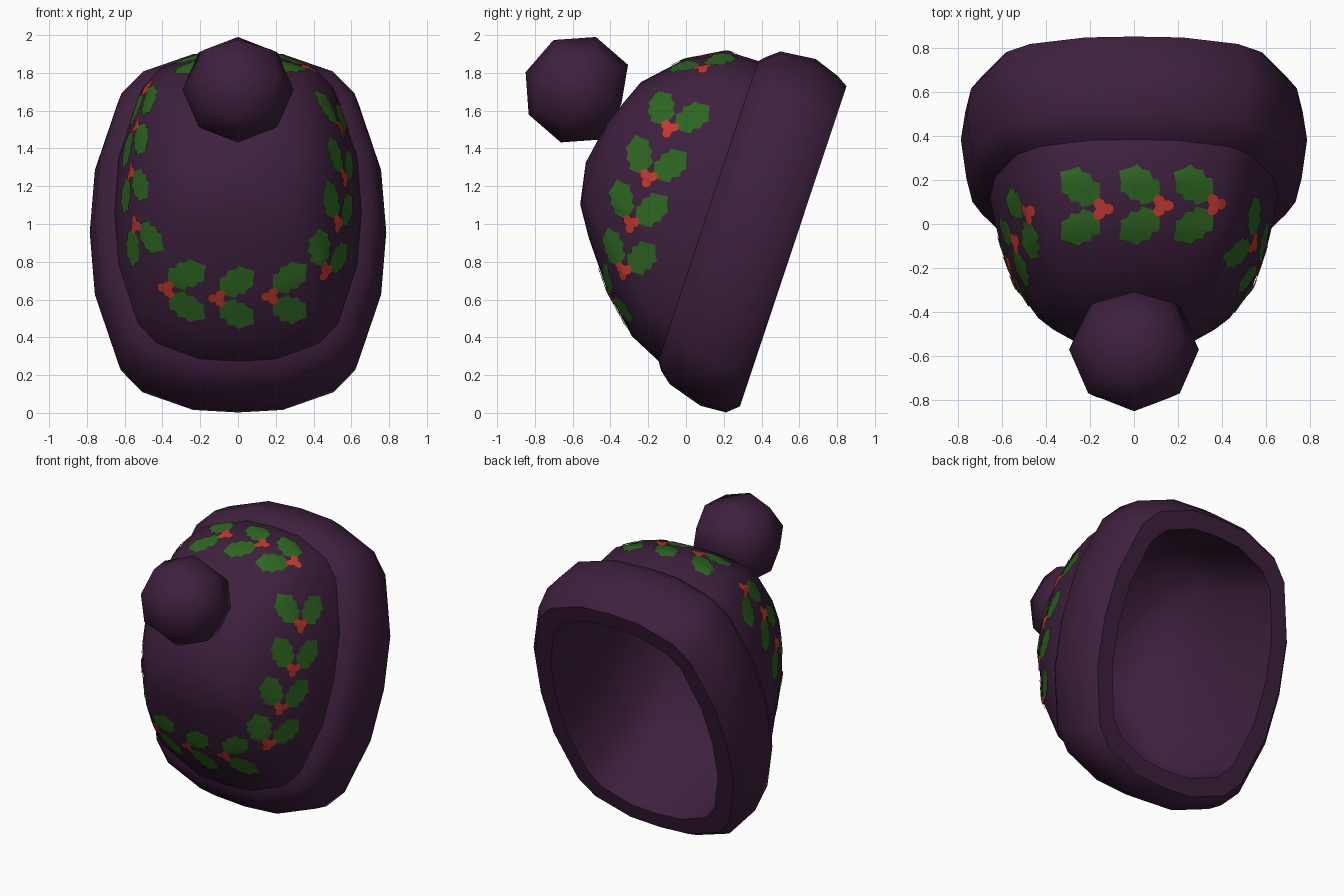
import bpy, bmesh, math
from mathutils import Vector
from mathutils.bvhtree import BVHTree

if "Cube" in bpy.data.objects:
    bpy.data.objects.remove(bpy.data.objects["Cube"])

# hat frame: W points out through the crown, V runs up the long way of the opening
W = Vector((0, -0.949, 0.316))
V = Vector((0, 0.316, 0.949))
X = Vector((1, 0, 0))


def material(name, col):
    m = bpy.data.materials.new(name)
    m.diffuse_color = (*col, 1)
    m.use_nodes = True
    m.node_tree.nodes["Principled BSDF"].inputs["Base Color"].default_value = m.diffuse_color
    return m


purple = material("plum_purple", (0.048, 0.0145, 0.047))
green = material("leaf_green", (0.027, 0.130, 0.015))
red = material("berry_red", (0.52, 0.042, 0.030))


def finish(name, bm, mat, angle=50, recalc=True):
    if recalc:
        bmesh.ops.recalc_face_normals(bm, faces=bm.faces)
    me = bpy.data.meshes.new(name)
    bm.to_mesh(me)
    me.shade_smooth()
    me.set_sharp_from_angle(angle=math.radians(angle))
    me.materials.append(mat)
    ob = bpy.data.objects.new(name, me)
    bpy.context.collection.objects.link(ob)
    return ob


# rounded oval cross-section, mirrored from one quarter
Q = [(0, 1), (.31, .985), (.66, .88), (.81, .75), (.965, .36), (1, 0)]
OVAL = (Q[:-1] + [(x, -y) for x, y in Q[:0:-1]]
        + [(-x, -y) for x, y in Q[:-1]] + [(-x, y) for x, y in Q[:0:-1]])


def loft(rings, cap_start=None, cap_end=None):
    """rings: (w, centre v, half width, half length); caps are (w, v) points."""
    bm = bmesh.new()
    loops = [[bm.verts.new(W * w + V * (cv + y * rv) + X * (x * rx)) for x, y in OVAL]
             for w, cv, rx, rv in rings]
    n = len(OVAL)
    for a, b in zip(loops, loops[1:]):
        for i in range(n):
            j = (i + 1) % n
            bm.faces.new((a[i], a[j], b[j], b[i]))
    for cap, lp in ((cap_start, loops[0]), (cap_end, loops[-1])):
        if cap:
            c = bm.verts.new(W * cap[0] + V * cap[1])
            for i in range(n):
                bm.faces.new((lp[i], lp[(i + 1) % n], c))
    return bm


# crown
crown_bm = loft([(.10, 1.04, .655, .845), (.22, 1.05, .655, .838), (.40, 1.09, .62, .795),
                 (.60, 1.127, .555, .645), (.78, 1.15, .45, .435), (.88, 1.10, .31, .23)],
                cap_end=(.922, 1.09))
bmesh.ops.recalc_face_normals(crown_bm, faces=crown_bm.faces)
tree = BVHTree.FromBMesh(crown_bm)
finish("crown", crown_bm, purple)

# brim with the hollow lining
brim = loft([(.84, 1.10, .29, .21), (.745, 1.145, .42, .405), (.575, 1.122, .52, .61),
             (.385, 1.085, .58, .75), (.21, 1.05, .61, .79),
             (-.26, 1.016, .60, .78), (-.26, 1.016, .715, .893), (-.20, 1.007, .765, .938),
             (-.06, 1.027, .785, .967), (.13, 1.045, .76, .928), (.195, 1.045, .715, .875),
             (.228, 1.052, .652, .832), (.21, 1.05, .635, .81)], cap_start=(.88, 1.09))
finish("brim", brim, purple, 42)

# pompom: rounded cube, flattened where it sits on the crown
pom = bmesh.new()
bmesh.ops.create_cube(pom, size=2)
bmesh.ops.subdivide_edges(pom, edges=pom.edges[:], cuts=1, use_grid_fill=True)
for v in pom.verts:
    d = v.co.normalized() * 0.294
    v.co = Vector((0, -0.570, 1.711)) + X * d.x + V * d.z - W * min(d.y, .24)
finish("pompom", pom, purple, 60)

# holly leaf half-outline (along, half width), unit size
LEAF = [(-1, 0), (-.8, .45), (-.55, .88), (-.3, .72), (-.05, .98), (.25, .78),
        (.5, .88), (.7, .45), (1, 0)]
leaves, berries = bmesh.new(), bmesh.new()


def drape(p, n, lift):
    hit, nor, _, _ = tree.ray_cast(p + n * 0.3, -n, 0.8)
    if hit is None:
        hit, nor, _, _ = tree.find_nearest(p)
    return hit + nor * lift


def face_out(bm, vs, n):
    f = bm.faces.new(vs)
    f.normal_update()
    if f.normal.dot(n) < 0:
        f.normal_flip()


def holly(origin, direction, heading):
    p, n, _, _ = tree.ray_cast(Vector(origin), Vector(direction))
    t = (heading - n * heading.dot(n)).normalized()
    b = n.cross(t)
    for s in (-1, 1):
        a = math.radians(42) * s
        u = t * math.cos(a) + b * math.sin(a)
        c = p + u * 0.142
        a *= 0.8
        u = t * math.cos(a) + b * math.sin(a)
        q = n.cross(u)
        rows = [[leaves.verts.new(drape(c + u * (x * .109) + q * (h * k / 2 * .080), n, .006))
                 for k in range(-2, 3)] for x, h in LEAF]
        for r0, r1 in zip(rows, rows[1:]):
            for i in range(4):
                face_out(leaves, (r0[i], r0[i + 1], r1[i + 1], r1[i]), n)
    # three berries where the leaves meet
    for k in range(3):
        a = math.pi / 3 * (2 * k + 1)
        c = p + (t * math.cos(a) + b * math.sin(a)) * 0.026 + t * 0.003
        mid = berries.verts.new(drape(c, n, .009))
        rim = [berries.verts.new(drape(c + (t * math.cos(g) + b * math.sin(g)) * .029, n, .009))
               for g in [i * math.tau / 8 for i in range(8)]]
        for i in range(8):
            face_out(berries, (mid, rim[i], rim[(i + 1) % 8]), n)


# garland running around the crown: right side, top, left side, front
for y, z in ((-.33, .75), (-.29, 1.0), (-.20, 1.24), (-.09, 1.50)):
    holly((2, y, z), (-1, 0, 0), V)
for x, y in ((.37, .09), (.13, .085), (-.14, .07)):
    holly((x, y, 3), (0, 0, -1), -X)
for y, z in ((.05, 1.72), (-.08, 1.52), (-.18, 1.28), (-.27, 1.0)):
    holly((-2, y, z), (1, 0, 0), -V)
for x, z in ((-.38, .66), (-.11, .61), (.17, .62)):
    holly((x, -2, z), (0, 1, 0), X)
bmesh.ops.remove_doubles(leaves, verts=leaves.verts[:], dist=1e-5)
finish("holly_leaves", leaves, green, 50, False)
finish("holly_berries", berries, red, 50, False)
